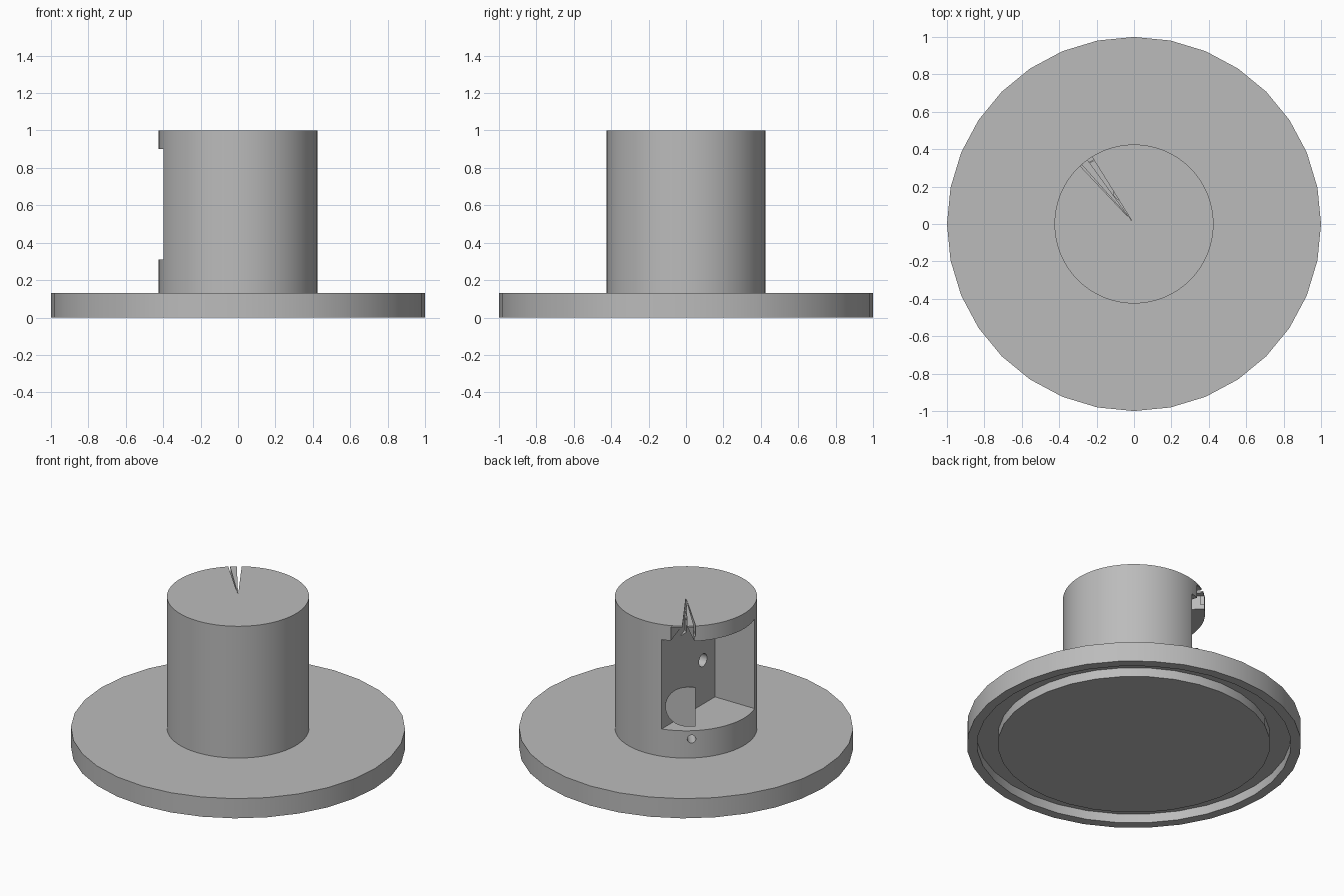
import bpy, bmesh, math
from mathutils import Matrix, Vector

cube = bpy.data.objects.get("Cube")
if cube:
    bpy.data.objects.remove(cube, do_unlink=True)

GREY = (0.5, 0.5, 0.5, 1)
grey = bpy.data.materials.new("plain grey")
grey.use_nodes = True
grey.diffuse_color = GREY
grey.node_tree.nodes["Principled BSDF"].inputs["Base Color"].default_value = GREY


def finish(name, bm):
    bmesh.ops.recalc_face_normals(bm, faces=bm.faces)
    mesh = bpy.data.meshes.new(name)
    bm.to_mesh(mesh)
    bm.free()
    mesh.materials.append(grey)
    obj = bpy.data.objects.new(name, mesh)
    bpy.context.collection.objects.link(obj)
    return obj


def lathe(name, profile, sides):
    """Spin a (radius, height) profile around the z axis."""
    bm = bmesh.new()
    verts = [bm.verts.new((r, 0, z)) for r, z in profile]
    edges = [bm.edges.new(pair) for pair in zip(verts, verts[1:])]
    bmesh.ops.spin(bm, geom=verts + edges, axis=(0, 0, 1), cent=(0, 0, 0),
                   angle=math.tau, steps=sides)
    bmesh.ops.remove_doubles(bm, verts=bm.verts, dist=0.0005)
    return finish(name, bm)


def prism(name, outline, depth, matrix=Matrix()):
    """Extrude a flat outline along its local z axis, then place it."""
    bm = bmesh.new()
    face = bm.faces.new([bm.verts.new((x, y, 0)) for x, y in outline])
    new = bmesh.ops.extrude_face_region(bm, geom=[face])["geom"]
    bmesh.ops.translate(bm, vec=(0, 0, depth),
                        verts=[v for v in new if isinstance(v, bmesh.types.BMVert)])
    bm.transform(matrix)
    return finish(name, bm)


def polar(radius, degrees):
    a = math.radians(degrees)
    return radius * math.cos(a), radius * math.sin(a)


def facing(degrees, radius, z):
    """Matrix whose local z axis points outward at an angle, local y up."""
    out = Vector((*polar(1, degrees), 0))
    up = Vector((0, 0, 1))
    turn = Matrix((up.cross(out), up, out)).transposed().to_4x4()
    return Matrix.Translation(out * radius + up * z) @ turn


def circle(radius, sides=24):
    return [polar(radius, i * 360 / sides) for i in range(sides)]


def wedge(name, a, b, z, height, tip=(-0.01, 0.015)):
    return prism(name, [tip, polar(0.6, a), polar(0.6, b)], height,
                 Matrix.Translation((0, 0, z)))


def cut(target, cutter):
    mod = target.modifiers.new("cut", "BOOLEAN")
    mod.operation = "DIFFERENCE"
    mod.solver = "EXACT"
    mod.object = cutter
    bpy.context.view_layer.objects.active = target
    bpy.ops.object.modifier_apply(modifier=mod.name)
    bpy.data.objects.remove(cutter, do_unlink=True)


def smooth(obj):
    bpy.ops.object.select_all(action="DESELECT")
    obj.select_set(True)
    bpy.context.view_layer.objects.active = obj
    bpy.ops.object.shade_smooth_by_angle(angle=math.radians(30))


# Round base with a ring groove underneath
base = lathe("base_flange", [(0, 0), (0.815, 0), (0.815, 0.06), (0.94, 0.06),
                             (0.94, 0), (1, 0), (1, 0.13), (0, 0.13)], 32)

# Upright post
post = lathe("post", [(0, 0.12), (0.425, 0.12), (0.425, 1), (0, 1)], 96)

# Square-cornered pocket in the side of the post
pocket = [(-0.11, -0.145), (-0.11, 0.6), (-0.6, 0.6), (-0.6, -0.145)]
cut(post, prism("pocket_cutter", pocket, 0.59, Matrix.Translation((0, 0, 0.31))))

# Gap in the band above the pocket, under the top skin
cut(post, wedge("gap_cutter", 111, 133, 0.85, 0.14, polar(0.15, 123)))

# Narrow slits in the top
for a, b in ((122, 126), (131.5, 133)):
    cut(post, wedge("slit_cutter", a, b, 0.93, 0.2))

# Pin hole in the lower band and round socket in the pocket wall
cut(post, prism("pin_hole_cutter", circle(0.026), 0.3, facing(129.5, 0.3, 0.255)))
cut(post, prism("socket_cutter", circle(0.042), 0.3, Matrix.Translation((0, -0.02, 0.6))
                @ Matrix.Rotation(-math.pi / 2, 4, "Y")))

# Round-ended tab standing at the mouth of the pocket
R = 0.13
tab = [(R * math.cos(a) + 0.02, R * math.sin(a)) for a in
       [math.pi / 2 + math.pi * i / 16 for i in range(17)]]
tab = [(0.072, R)] + tab + [(0.072, -R)]
latch = prism("pocket_tab", tab, 0.008, facing(123, 0.4, 0.46))

for obj in (base, post, latch):
    smooth(obj)
